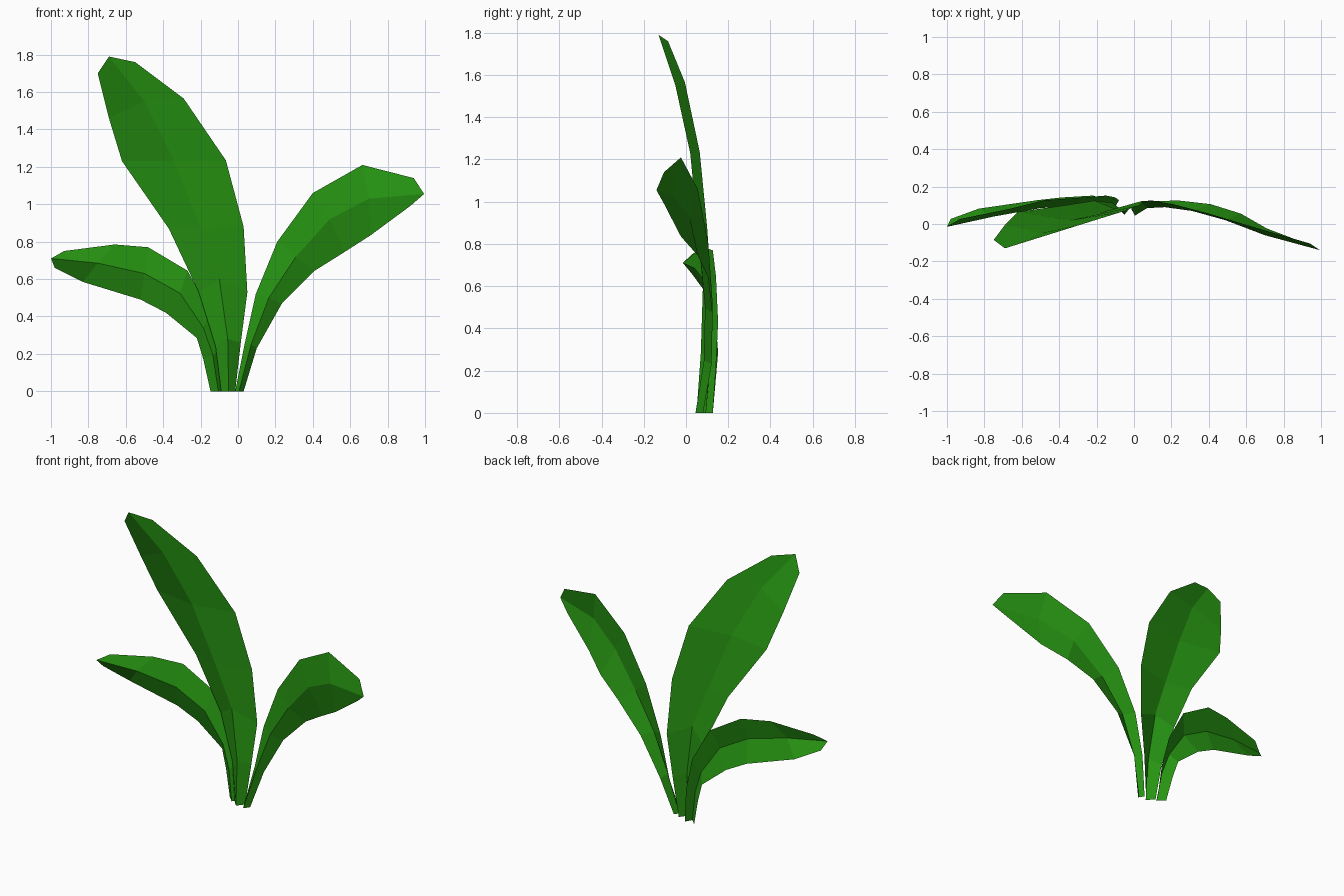
import bpy
import bmesh

# Remove the default cube only
default_cube = bpy.data.objects.get("Cube")
if default_cube:
    bpy.data.objects.remove(default_cube, do_unlink=True)


def make_material(name, colour):
    material = bpy.data.materials.new(name)
    material.use_nodes = True
    material.diffuse_color = colour
    shader = next(node for node in material.node_tree.nodes
                  if node.type == "BSDF_PRINCIPLED")
    shader.inputs["Base Color"].default_value = colour
    shader.inputs["Roughness"].default_value = 0.8
    return material


leaf_green = make_material("leaf green", (0.02, 0.3, 0.006, 1))


def make_leaf(name, midrib, upper_edge, lower_edge, fold):
    """Loft a folded blade: the edges sit behind the midrib by the fold depth."""
    bm = bmesh.new()
    previous_row = None
    for rib, upper, lower in zip(midrib, upper_edge, lower_edge):
        depth = rib[1] + fold
        row = [
            bm.verts.new((upper[0], depth, upper[1])),
            bm.verts.new(rib),
            bm.verts.new((lower[0], depth, lower[1])),
        ]
        if previous_row:
            for side in range(2):
                bm.faces.new((previous_row[side], previous_row[side + 1],
                              row[side + 1], row[side]))
        previous_row = row

    # Make every blade face the front, whichever way it leans
    bmesh.ops.recalc_face_normals(bm, faces=bm.faces)
    bm.normal_update()
    if sum(face.normal.y * face.calc_area() for face in bm.faces) > 0:
        bmesh.ops.reverse_faces(bm, faces=bm.faces)

    mesh = bpy.data.meshes.new(name)
    bm.to_mesh(mesh)
    bm.free()
    mesh.materials.append(leaf_green)
    leaf = bpy.data.objects.new(name, mesh)
    bpy.context.collection.objects.link(leaf)
    return leaf


# Tall central leaf, leaning to the right and forward at the tip
make_leaf(
    "tall_leaf",
    midrib=[(-.05, .05, 0), (-.055, .07, .28), (-.1, .08, .6), (-.2, .055, .87),
            (-.34, .02, 1.23), (-.5, -.05, 1.55), (-.69, -.13, 1.79)],
    upper_edge=[(-.015, 0), (.015, .26), (.05, .53), (.03, .88),
                (-.065, 1.235), (-.29, 1.565), (-.55, 1.76)],
    lower_edge=[(-.09, 0), (-.12, .24), (-.21, .53), (-.37, .87),
                (-.62, 1.23), (-.69, 1.46), (-.75, 1.7)],
    fold=.045,
)

# Low leaf arching out to the right
make_leaf(
    "right_leaf",
    midrib=[(-.105, .085, 0), (-.135, .1, .195), (-.185, .11, .34),
            (-.31, .1, .525), (-.5, .085, .63), (-.75, .04, .685),
            (-1, -.015, .71)],
    upper_edge=[(-.08, 0), (-.1, .22), (-.15, .43), (-.27, .645),
                (-.48, .77), (-.66, .785), (-.93, .75)],
    lower_edge=[(-.147, 0), (-.185, .17), (-.22, .285), (-.385, .42),
                (-.52, .49), (-.83, .585), (-.98, .66)],
    fold=.042,
)

# Middle-height leaf arching out to the left
make_leaf(
    "left_leaf",
    midrib=[(.005, .045, 0), (.07, .085, .25), (.165, .09, .5),
            (.31, .07, .72), (.49, .02, .92), (.7, -.06, 1.03),
            (.995, -.14, 1.055)],
    upper_edge=[(-.015, 0), (.035, .25), (.095, .52), (.21, .8),
                (.4, 1.06), (.665, 1.21), (.94, 1.14)],
    lower_edge=[(.03, 0), (.1, .23), (.235, .47), (.41, .645),
                (.57, .745), (.71, .835), (.92, .99)],
    fold=.036,
)
